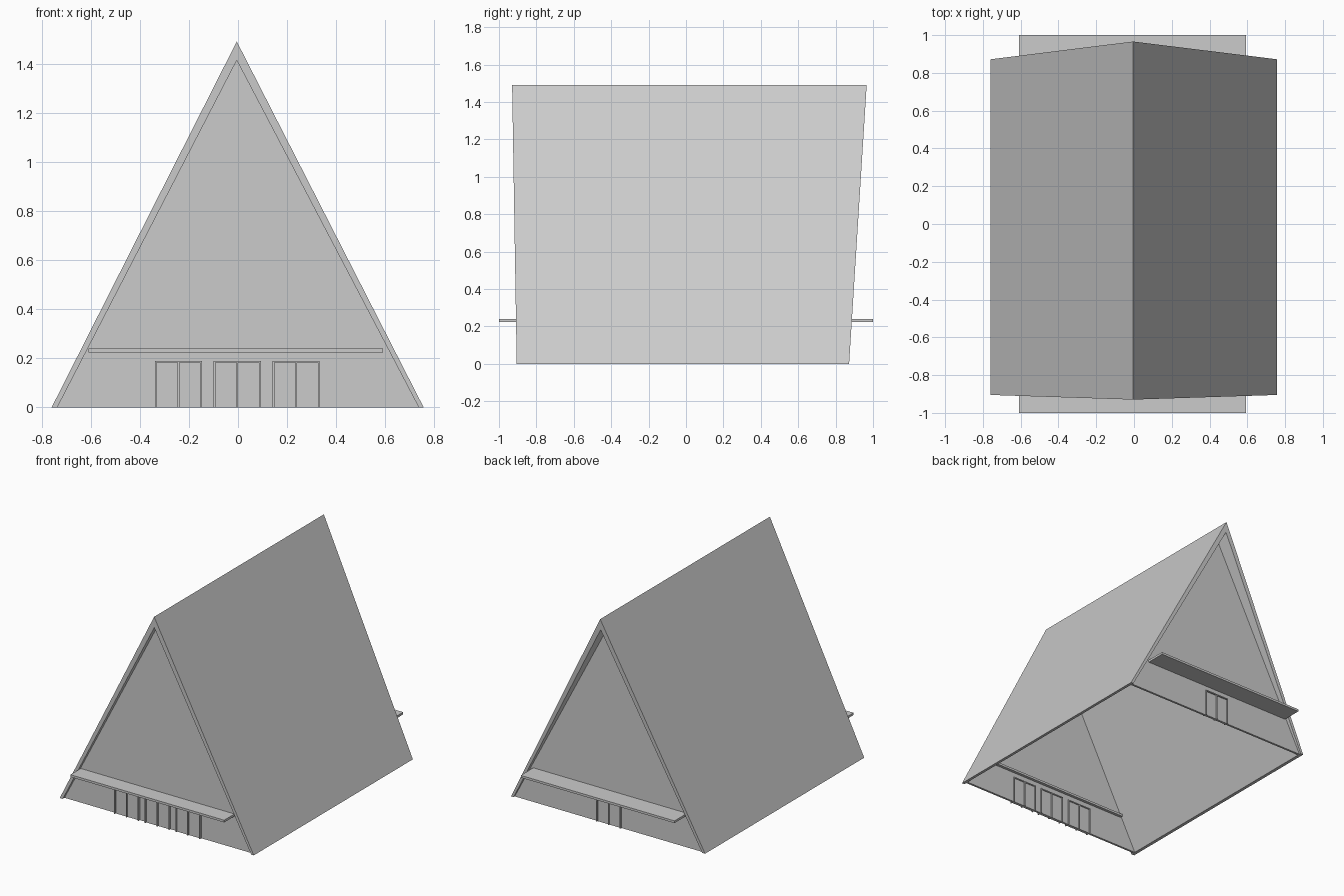
import bpy

if "Cube" in bpy.data.objects:
    bpy.data.objects.remove(bpy.data.objects["Cube"])

def mesh_obj(name, verts, faces):
    me = bpy.data.meshes.new(name)
    me.from_pydata(verts, [], faces)
    me.validate()
    ob = bpy.data.objects.new(name, me)
    bpy.context.collection.objects.link(ob)
    return ob

def box(name, x0, x1, y0, y1, z0, z1):
    return prism(name, [(x0, z0), (x1, z0), (x1, z1), (x0, z1)],
                 lambda z: y0, lambda z: y1)

# Extrude an xz profile between two end planes that may lean with height
def prism(name, prof, yf, yb):
    n = len(prof)
    verts = [(x, yf(z), z) for x, z in prof] + [(x, yb(z), z) for x, z in prof]
    faces = [tuple(range(n)), tuple(range(2 * n - 1, n - 1, -1))]
    faces += [(i, i + n, (i + 1) % n + n, (i + 1) % n) for i in range(n)]
    return mesh_obj(name, verts, faces)

APEX = -0.005
front_y = lambda z: -0.905 - 0.0165 * z
back_y = lambda z: 0.872 + 0.063 * z

# A-frame roof shell, open underneath, with leaning gable edges
prism("roof", [(-0.76, 0), (-0.737, 0), (APEX, 1.415), (0.737, 0),
               (0.757, 0), (APEX, 1.492)], front_y, back_y)

# Recessed gable walls
gable = [(-0.74, 0), (0.74, 0), (APEX, 1.42)]
prism("front_wall", gable, lambda z: -0.885, lambda z: -0.87)
prism("back_wall", gable, lambda z: 0.845, lambda z: 0.86)

# Canopies over the entrances
box("front_canopy", -0.61, 0.592, -1.0, -0.85, 0.225, 0.241)
box("back_canopy", -0.61, 0.592, 0.83, 1.0, 0.225, 0.241)

# Double doors: thin frame, centre post and two leaves
def door(name, cx, y0, y1, w=0.192, h=0.19, t=0.007):
    l, r = cx - w / 2, cx + w / 2
    for i, x in enumerate((l, cx - t / 2, r - t)):
        box(f"{name}_post_{i}", x, x + t, y0, y1, 0, h - t)
    box(name + "_lintel", l, r, y0, y1, h - t, h)
    for i, (a, b) in enumerate(((l + t, cx - t / 2), (cx + t / 2, r - t))):
        box(f"{name}_leaf_{i}", a, b, y0 + 0.01, y1 - 0.01, 0, h - t)

for i, cx in enumerate((-0.243, -0.003, 0.237)):
    door(f"front_door_{i}", cx, -0.901, -0.863)
door("back_door", -0.003, 0.838, 0.872)
